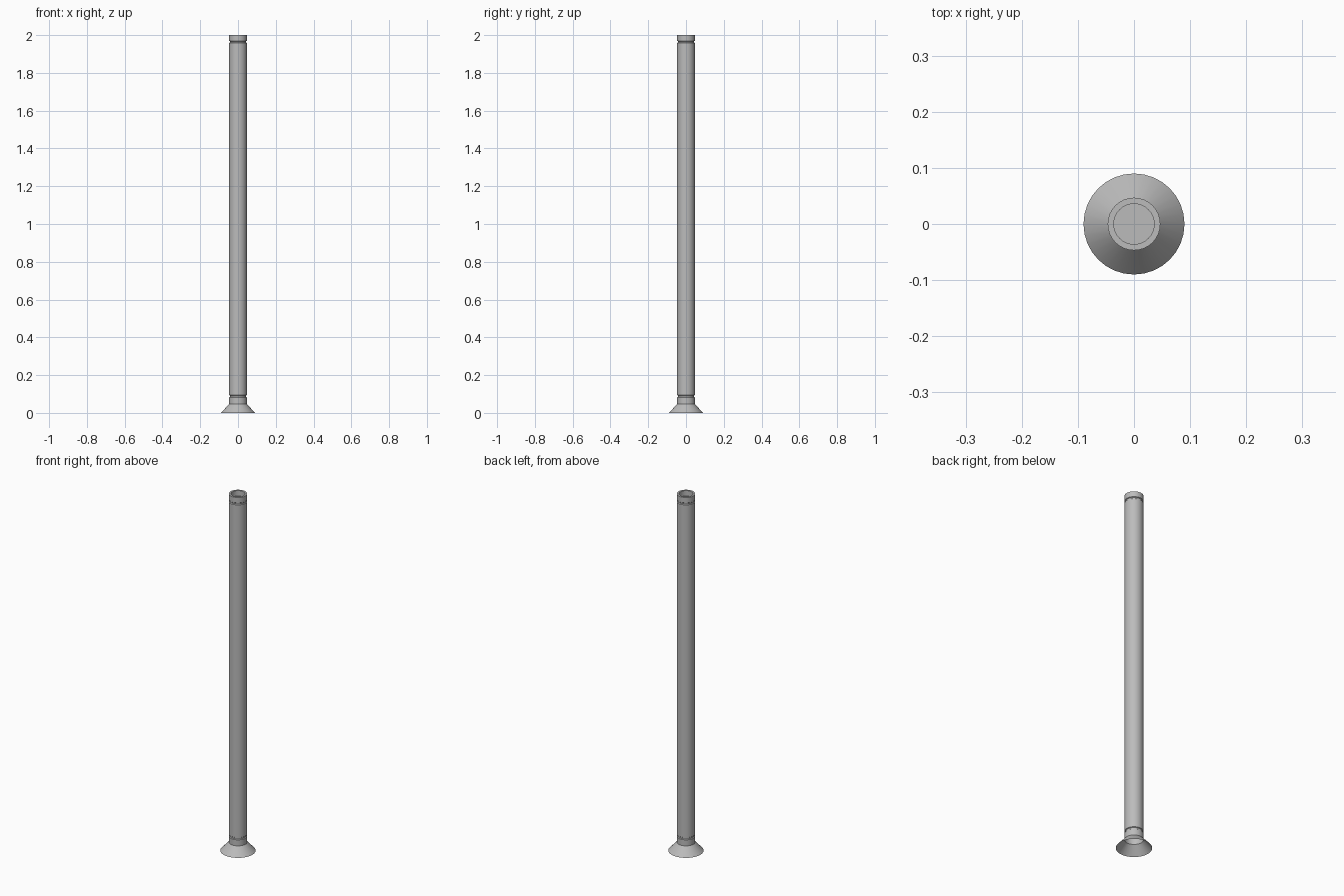
import bpy, bmesh
from math import sin, cos, pi, radians

cube = bpy.data.objects.get("Cube")
if cube:
    bpy.data.objects.remove(cube, do_unlink=True)

SIDES = 32
grey = bpy.data.materials.new("grey metal")
grey.use_nodes = True
colour = (0.5, 0.5, 0.5, 1)
grey.diffuse_color = colour
grey.node_tree.nodes["Principled BSDF"].inputs["Base Color"].default_value = colour


def lathe(name, profile, cap_end=False):
    """Turn a (radius, height) profile around z into an open shell."""
    bm = bmesh.new()
    rings = [[bm.verts.new((r * cos(2 * pi * i / SIDES), r * sin(2 * pi * i / SIDES), z))
              for i in range(SIDES)] for r, z in profile]
    for low, high in zip(rings, rings[1:]):
        for i in range(SIDES):
            j = (i + 1) % SIDES
            bm.faces.new((low[i], low[j], high[j], high[i]))
    if cap_end:
        bm.faces.new(rings[-1])
    mesh = bpy.data.meshes.new(name)
    bm.to_mesh(mesh)
    bm.free()
    mesh.materials.append(grey)
    obj = bpy.data.objects.new(name, mesh)
    bpy.context.collection.objects.link(obj)
    bpy.ops.object.select_all(action='DESELECT')
    obj.select_set(True)
    bpy.context.view_layer.objects.active = obj
    bpy.ops.object.shade_smooth_by_angle(angle=radians(30))
    return obj


R = 0.047          # pole radius
G = 0.043          # radius inside the grooves
HOLE = 0.036       # radius of the recess in the top

# Hollow flared foot, open underneath
lathe("flared_foot", [(0.09, 0), (R, 0.047)])

# Lower collar with the groove above it
lathe("lower_collar", [(R, 0.047), (R, 0.081), (G, 0.084), (G, 0.091), (R, 0.094)])

# Long pole
lathe("pole", [(R, 0.094), (R, 1.958)])

# Upper groove, collar and recessed top
lathe("upper_collar", [(R, 1.958), (G, 1.961), (G, 1.967), (R, 1.97), (R, 2.0),
                       (HOLE, 2.0), (HOLE, 1.97)], cap_end=True)
